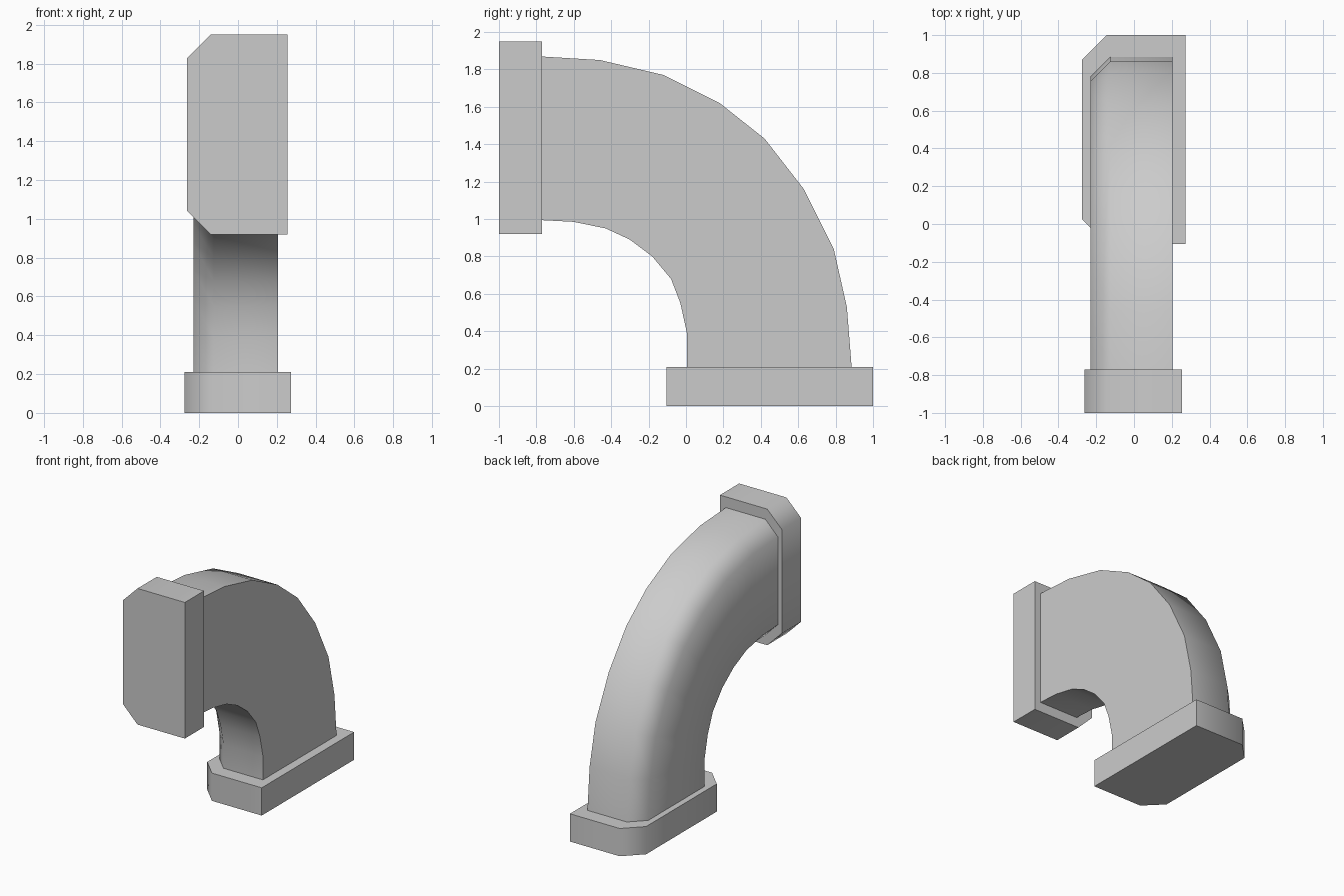
import bpy
import bmesh
import math
from mathutils import Vector

cube = bpy.data.objects.get("Cube")
if cube:
    bpy.data.objects.remove(cube, do_unlink=True)

grey = bpy.data.materials.new("plain grey")
grey.use_nodes = True
colour = (0.6, 0.6, 0.6, 1)
grey.diffuse_color = colour
grey.node_tree.nodes["Principled BSDF"].inputs["Base Color"].default_value = colour


def section(inner, outer, x_min, x_max, cut):
    """Rectangle between two points, with both corners on the -x side cut off."""
    inner, outer = Vector(inner), Vector(outer)
    inset = (outer - inner).normalized() * cut
    ring = [(x_max, inner), (x_max, outer),
            (x_min + cut, outer), (x_min, outer - inset),
            (x_min, inner + inset), (x_min + cut, inner)]
    return [(x, p.x, p.y) for x, p in ring]


def loft(name, sections):
    """Skin a row of matching sections and cap both ends."""
    bm = bmesh.new()
    rings = [[bm.verts.new(p) for p in s] for s in sections]
    for a, b in zip(rings, rings[1:]):
        for i in range(len(a)):
            j = (i + 1) % len(a)
            bm.faces.new((a[i], a[j], b[j], b[i]))
    bm.faces.new(rings[0])
    bm.faces.new(rings[-1])
    bmesh.ops.recalc_face_normals(bm, faces=bm.faces)
    mesh = bpy.data.meshes.new(name)
    bm.to_mesh(mesh)
    bm.free()
    mesh.materials.append(grey)
    obj = bpy.data.objects.new(name, mesh)
    bpy.context.collection.objects.link(obj)
    bpy.ops.object.select_all(action='DESELECT')
    obj.select_set(True)
    bpy.context.view_layer.objects.active = obj
    bpy.ops.object.shade_smooth_by_angle(angle=math.radians(50))
    return obj


# Curved pipe: inner and outer bend lines as (y, z), ends sunk into the flanges
inner_bend = [(-0.79, 0.995), (-0.6, 0.985), (-0.43, 0.95), (-0.3, 0.89), (-0.18, 0.8),
              (-0.08, 0.68), (-0.03, 0.55), (0.005, 0.39), (0.005, 0.19)]
outer_bend = [(-0.79, 1.87), (-0.46, 1.85), (-0.12, 1.77), (0.18, 1.62), (0.42, 1.43),
              (0.63, 1.16), (0.79, 0.84), (0.86, 0.53), (0.887, 0.19)]
loft("elbow_pipe", [section(i, o, -0.23, 0.205, 0.105)
                    for i, o in zip(inner_bend, outer_bend)])

# Flat flange at the bottom
loft("base_flange", [section((-0.105, z), (1, z), -0.275, 0.272, 0.13) for z in (0, 0.21)])

# Upright flange at the front
loft("front_flange", [section((y, 0.92), (y, 1.95), -0.263, 0.255, 0.122) for y in (-1, -0.77)])
